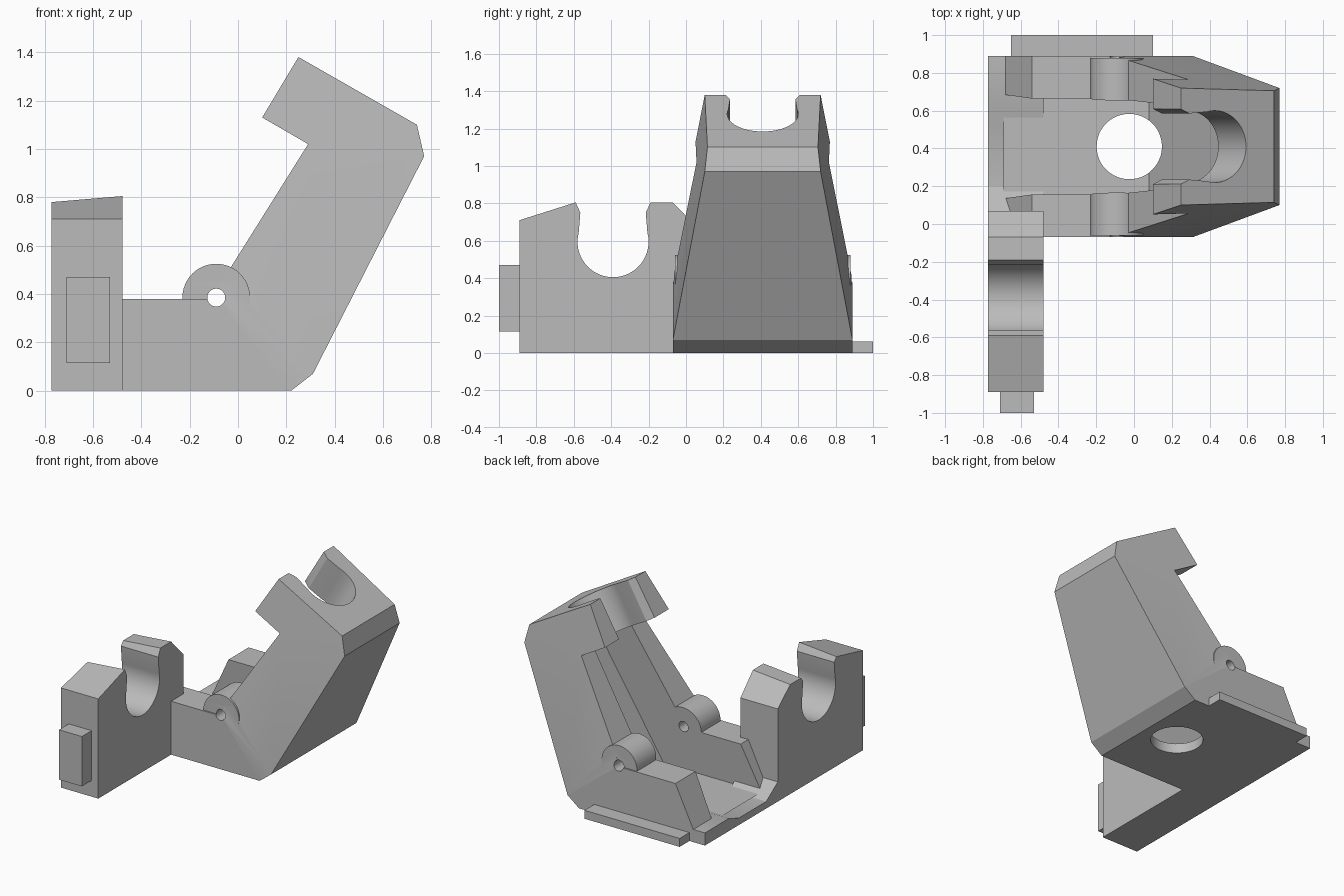
import bpy, bmesh
from math import radians, cos, sin
from mathutils import Vector

cube = bpy.data.objects.get("Cube")
if cube:
    bpy.data.objects.remove(cube, do_unlink=True)

grey = bpy.data.materials.new("plain grey")
grey.use_nodes = True
grey.diffuse_color = (0.5, 0.5, 0.5, 1)
grey.node_tree.nodes["Principled BSDF"].inputs["Base Color"].default_value = (0.5, 0.5, 0.5, 1)

X, Y, Z = Vector((1, 0, 0)), Vector((0, 1, 0)), Vector((0, 0, 1))
MID = Y * 0.41          # centre plane of the arm


def prism(name, pts, origin, u, v, w, half):
    """Extrude a profile both ways along w; half(a, b) gives the half width."""
    bm = bmesh.new()
    rings = []
    for side in (-1, 1):
        rings.append([bm.verts.new(origin + u * a + v * b + w * side * half(a, b)) for a, b in pts])
        bm.faces.new(rings[-1])
    lo, hi = rings
    for i in range(len(pts)):
        j = (i + 1) % len(pts)
        bm.faces.new((lo[i], lo[j], hi[j], hi[i]))
    bmesh.ops.recalc_face_normals(bm, faces=bm.faces)
    mesh = bpy.data.meshes.new(name)
    bm.to_mesh(mesh)
    bm.free()
    obj = bpy.data.objects.new(name, mesh)
    bpy.context.collection.objects.link(obj)
    mesh.materials.append(grey)
    return obj


def box(name, x0, x1, y0, y1, z0, z1):
    return prism(name, [(x0, z0), (x1, z0), (x1, z1), (x0, z1)],
                 Y * (y0 + y1) / 2, X, Z, Y, lambda a, b: (y1 - y0) / 2)


def arc(cx, cy, r, start, end, n):
    return [(cx + r * cos(radians(start + (end - start) * i / n)),
             cy + r * sin(radians(start + (end - start) * i / n))) for i in range(n + 1)]


def disc(cx, cy, r):
    return arc(cx, cy, r, 0, 352.5, 47)


def combine(obj, other, operation):
    """Apply a boolean and discard the helper."""
    mod = obj.modifiers.new("cut", 'BOOLEAN')
    mod.object, mod.operation, mod.solver = other, operation, 'EXACT'
    bpy.context.view_layer.update()
    deps = bpy.context.evaluated_depsgraph_get()
    mesh = bpy.data.meshes.new_from_object(obj.evaluated_get(deps))
    obj.modifiers.clear()
    obj.data = mesh
    bpy.data.objects.remove(other, do_unlink=True)


# Keyhole notch outline, lip at v = 0, shared by both clamps
notch = [(-0.2, 0), (-0.175, -0.055)] + arc(0, -0.21, 0.19, 165, 375, 32) + [(0.175, -0.055), (0.2, 0)]

# Arm with base and low side walls
arm = prism("arm_and_base",
            [(-.48, 0), (.22, 0), (.31, .07), (.77, .97), (.74, 1.1), (.25, 1.38), (.1, 1.13),
             (.29, 1.02), (-.03, .51), (-.1, .38), (-.54, .38), (-.69, .07), (-.48, .05)],
            MID, X, Z, Y, lambda a, b: 0.48)
taper = prism("taper", [(-1, -.2), (1, -.2), (1, 1.6), (-1, 1.6)], MID, X, Z, Y,
              lambda x, z: 0.48 - 0.106 * (x - 0.31) - 0.135 * (z - 0.07))
combine(arm, taper, 'INTERSECT')

# Hinge bosses, then the open channel between the walls
combine(arm, prism("boss", disc(-.09, .385, .14), MID, X, Z, Y, lambda a, b: 0.47), 'UNION')
channel = prism("channel", [(-.9, .07), (.08, .07), (.54, .875), (.288, 1.021), (-.1, .95), (-.9, .9)],
                MID, X, Z, Y, lambda x, z: 0.275 - 0.068 * (z - 0.07))
combine(arm, channel, 'DIFFERENCE')

# Hinge pin hole, floor hole and head notch
combine(arm, prism("pin", disc(-.09, .385, .037), MID, X, Z, Y, lambda a, b: 0.7), 'DIFFERENCE')
combine(arm, prism("floor_hole", disc(-.025, .41, .173), Vector(), X, Y, Z, lambda a, b: 0.3), 'DIFFERENCE')
along = Vector((0.5, 0, 0.866))
outward = Vector((-0.866, 0, 0.5))
head_cut = prism("head_cut", notch + [(0.2, 0.1), (-0.2, 0.1)],
                 Vector((.1, .41, 1.13)) + along * 0.16, Y, outward, along, lambda a, b: 0.2)
combine(arm, head_cut, 'DIFFERENCE')

# Clamp plate with its notch and the low sill beside it
profile = [(-.89, 0), (-.89, .71)] + [(u - 0.39, v + 0.805) for u, v in notch]
profile += [(-.07, .805), (.07, .66), (.07, .14), (.2, .05), (.51, .05), (.62, .09), (.89, .09), (.89, 0)]
plate = prism("clamp_plate", profile, X * -0.625, Y, Z, X, lambda a, b: 0.147)
for vert in plate.data.vertices:
    if vert.co.x < -0.7 and vert.co.z > 0.79:
        vert.co.z -= 0.025

# End tabs
front_tab = box("front_tab", -.71, -.53, -1, -.88, .115, .47)
rear_tab = box("rear_tab", -.65, .1, .87, 1, 0, .06)

bpy.ops.object.select_all(action='DESELECT')
for obj in (arm, plate, front_tab, rear_tab):
    obj.select_set(True)
bpy.context.view_layer.objects.active = arm
bpy.ops.object.shade_smooth_by_angle(angle=radians(25))
